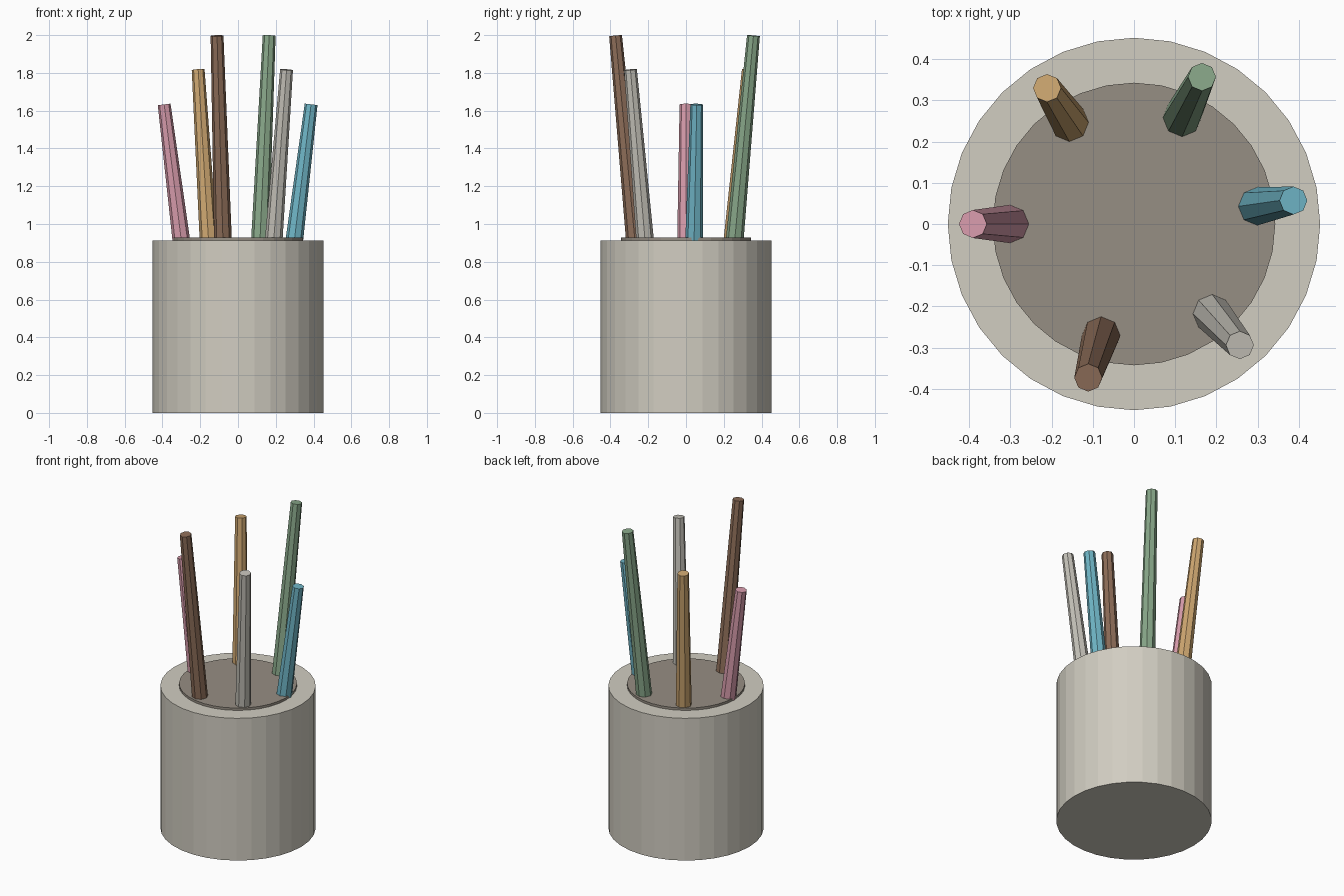
import bpy
from mathutils import Vector

if "Cube" in bpy.data.objects:
    bpy.data.objects.remove(bpy.data.objects["Cube"])


def srgb(hex_code):
    vals = [int(hex_code[i:i + 2], 16) / 255 for i in (0, 2, 4)]
    return [v / 12.92 if v <= 0.04045 else ((v + 0.055) / 1.055) ** 2.4 for v in vals] + [1]


def material(name, hex_code):
    m = bpy.data.materials.new(name)
    m.diffuse_color = srgb(hex_code)
    m.use_nodes = True
    m.node_tree.nodes["Principled BSDF"].inputs["Base Color"].default_value = m.diffuse_color
    return m


def tapered(name, start, end, r1, r2, sides, mat):
    """Tapered rod with its axis running from start to end."""
    a, b = Vector(start), Vector(end)
    axis = b - a
    bpy.ops.mesh.primitive_cone_add(vertices=sides, radius1=r1, radius2=r2,
                                    depth=axis.length, location=(a + b) / 2)
    ob = bpy.context.object
    ob.rotation_mode = 'QUATERNION'
    ob.rotation_quaternion = Vector((0, 0, 1)).rotation_difference(axis)
    ob.name = name
    ob.data.materials.append(mat)
    return ob


# Holder body and the raised inner disc
tapered("holder", (0, 0, 0), (0, 0, 0.913), 0.452, 0.452, 32, material("warm stone", "D1CDC1"))
tapered("inner_disc", (0, 0, 0.88), (0, 0, 0.928), 0.343, 0.343, 32, material("taupe", "968E83"))

# Sticks: colour, hex, centre where it meets the disc, centre of the top
sticks = [
    ("pink", "D89CAC", (-0.302, 0.000), (-0.391, 0.000, 1.633)),
    ("tan", "CDA670", (-0.157, 0.247), (-0.211, 0.330, 1.817)),
    ("brown", "8D6D58", (-0.080, -0.272), (-0.111, -0.373, 1.997)),
    ("green", "88A789", (0.117, 0.259), (0.165, 0.357, 1.997)),
    ("pale_gray", "C4C1B8", (0.190, -0.218), (0.257, -0.294, 1.817)),
    ("blue", "6FB5C6", (0.300, 0.043), (0.387, 0.057, 1.633)),
]
for colour, hex_code, base, top in sticks:
    top = Vector(top)
    base = Vector((*base, 0.928))
    foot = base + (base - top).normalized() * 0.1   # buried end inside the holder
    tapered(colour + "_stick", foot, top, 0.048, 0.034, 8, material(colour.replace("_", " "), hex_code))
